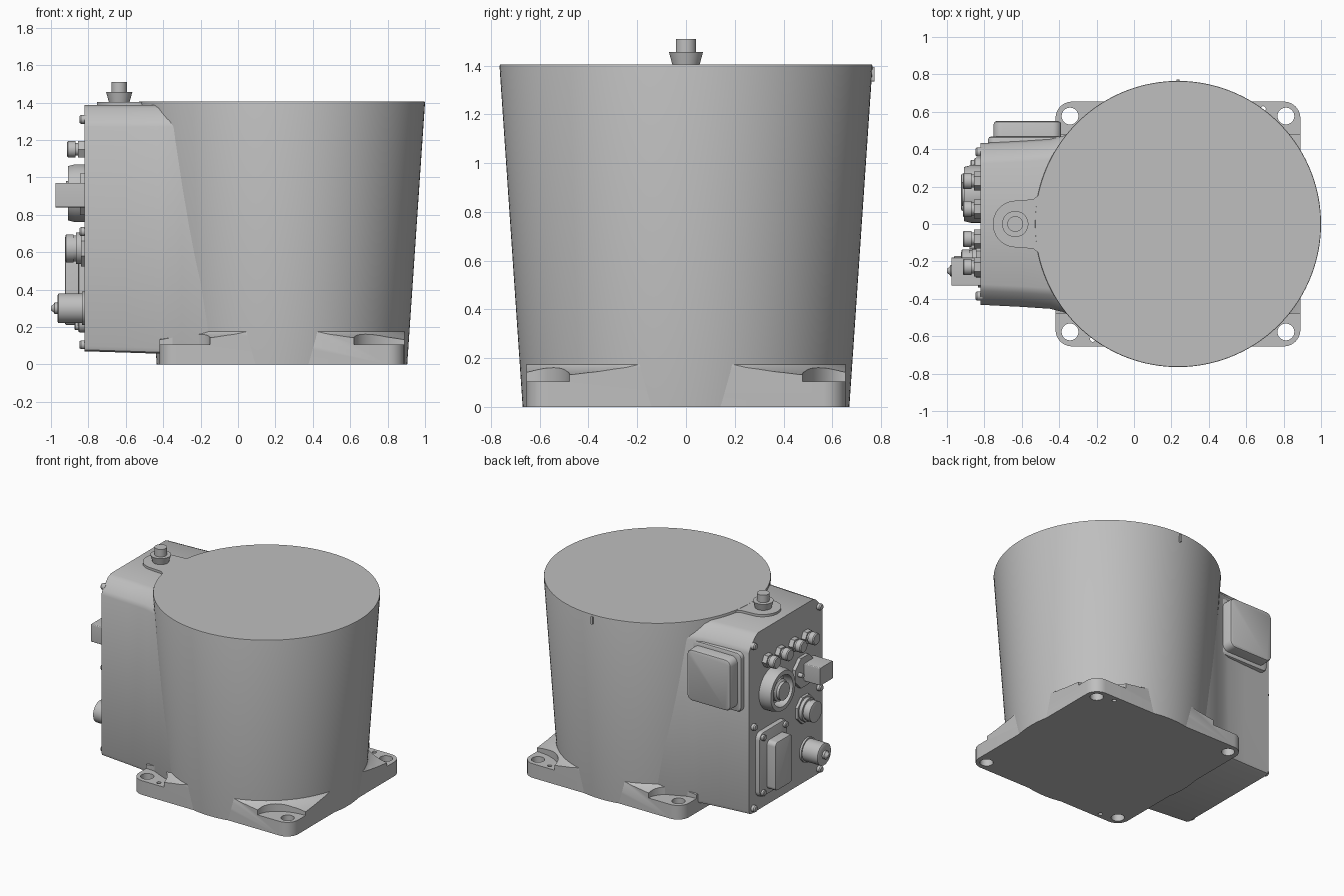
import bpy, bmesh, math
from mathutils import Matrix, Vector

if "Cube" in bpy.data.objects:
    bpy.data.objects.remove(bpy.data.objects["Cube"], do_unlink=True)

grey = bpy.data.materials.new("cast grey")
grey.use_nodes = True
COLOUR = (0.52, 0.52, 0.52, 1)
grey.diffuse_color = COLOUR
grey.node_tree.nodes["Principled BSDF"].inputs["Base Color"].default_value = COLOUR

# Frames that turn local z into up, outward from the panel (-x), or backward (+y)
UP = Matrix.Identity(4)
OUT = Matrix.Rotation(-math.pi / 2, 4, 'Y')
BACK = Matrix.Rotation(-math.pi / 2, 4, 'X')
AXIS_X = 0.235      # drum centre
PANEL_X = -0.82     # connector panel plane


def shade(ob, angle=32):
    ob.data.polygons.foreach_set("use_smooth", [True] * len(ob.data.polygons))
    ob.data.set_sharp_from_angle(angle=math.radians(angle))


def loft(name, loops, frame=UP, at=(0, 0, 0)):
    """Skin a stack of equal-length loops and cap both ends."""
    bm = bmesh.new()
    m = Matrix.Translation(at) @ frame
    rings = [[bm.verts.new(m @ Vector(p)) for p in loop] for loop in loops]
    n = len(rings[0])
    for a, b in zip(rings, rings[1:]):
        for i in range(n):
            j = (i + 1) % n
            bm.faces.new((a[i], a[j], b[j], b[i]))
    bm.faces.new(rings[0][::-1])
    bm.faces.new(rings[-1])
    bmesh.ops.recalc_face_normals(bm, faces=bm.faces)
    me = bpy.data.meshes.new(name)
    bm.to_mesh(me)
    bm.free()
    ob = bpy.data.objects.new(name, me)
    bpy.context.collection.objects.link(ob)
    me.materials.append(grey)
    shade(ob)
    return ob


def lathe(name, profile, frame=UP, at=(0, 0, 0), sides=32, squash=1):
    """Turn a (radius, height) profile about local z."""
    turn = [2 * math.pi * (i + 0.5) / sides for i in range(sides)]
    return loft(name, [[(r * math.cos(t), squash * r * math.sin(t), h) for t in turn]
                       for r, h in profile], frame, at)


def rounded(w, d, r, steps=6):
    """Rounded rectangle outline with half sizes w and d."""
    pts = []
    for k, (sx, sy) in enumerate(((1, 1), (-1, 1), (-1, -1), (1, -1))):
        for i in range(steps + 1):
            t = math.pi / 2 * (k + i / steps)
            pts.append((sx * (w - r) + r * math.cos(t), sy * (d - r) + r * math.sin(t)))
    return pts


def slab(name, w, d, r, lo, hi, frame=UP, at=(0, 0, 0), soft=0.0):
    """Rounded block, with an optional softened outer edge."""
    layers = [(0, lo), (0, hi)]
    if soft:
        layers = [(0, lo), (0, hi - soft), (0.3 * soft, hi - 0.3 * soft), (soft, hi)]
    return loft(name, [[(x, y, z) for x, y in rounded(w - s, d - s, r - s)]
                       for s, z in layers], frame, at)


def carve(target, tool, operation):
    """Apply a boolean and discard the tool."""
    mod = target.modifiers.new("cut", 'BOOLEAN')
    mod.operation, mod.solver, mod.object = operation, 'EXACT', tool
    tool.hide_render = True
    bpy.context.view_layer.objects.active = target
    bpy.ops.object.modifier_apply(modifier=mod.name)
    bpy.data.objects.remove(tool, do_unlink=True)


# Tapered drum with a small locating key at the back of the rim
lathe("drum", [(0.67, 0), (0.765, 1.398), (0.763, 1.405)], at=(AXIS_X, 0, 0), sides=128)
slab("rim_key", 0.008, 0.03, 0.007, 0.74, 0.772, BACK, (AXIS_X, 0, 1.365))

# Square foot whose top sweeps up into the drum
base = slab("base_plate", 0.655, 0.655, 0.09, 0, 0.3, at=(AXIS_X, 0, 0))
sweep = lathe("sweep", [(1.1, -0.1), (1.1, 0.12), (0.9, 0.122), (0.8, 0.134), (0.745, 0.146),
                        (0.7, 0.162), (0.675, 0.18), (0.655, 0.22), (0.5, 0.22)],
              at=(AXIS_X, 0, 0), sides=96)
carve(base, sweep, 'INTERSECT')

# Bolt seats, bolt holes and two dowel holes
for sx in (-1, 1):
    for sy in (-1, 1):
        corner = (AXIS_X + sx * 0.655, sy * 0.655, 0)
        carve(base, lathe("seat", [(0.27, 0.105), (0.27, 0.4)], at=corner, sides=48,
                          squash=0.66), 'DIFFERENCE')
        hole = (AXIS_X + sx * 0.577, sy * 0.577, 0)
        carve(base, lathe("hole", [(0.045, -0.1), (0.045, 0.4)], at=hole), 'DIFFERENCE')
for sx in (-1, 1):
    dowel = (AXIS_X + sx * 0.455, sx * 0.615, 0)
    carve(base, lathe("dowel", [(0.015, -0.1), (0.015, 0.4)], at=dowel, sides=16), 'DIFFERENCE')
shade(base)


# Connector housing flaring into the drum
def housing_section(x, w, floor):
    half = [(w - 0.03, floor), (w - 0.008, floor + 0.008), (w, floor + 0.03), (w, 1.27),
            (w - 0.012, 1.3), (w - 0.075, 1.37), (w - 0.11, 1.387)]
    return [(x, y, z) for y, z in half] + [(x, -y, z) for y, z in reversed(half)]


loft("connector_housing", [housing_section(*s) for s in (
    (PANEL_X, 0.432, 0.07), (-0.6, 0.443, 0.063), (-0.45, 0.453, 0.058),
    (-0.38, 0.47, 0.056), (-0.3, 0.505, 0.056), (-0.2, 0.548, 0.056), (-0.1, 0.57, 0.056))])

# Raised tab on the housing top, with its plug
arc = [math.pi / 2 * (1 + 2 * i / 20) for i in range(21)]
tab = [(-0.63 + 0.125 * math.cos(t), 0.125 * math.sin(t)) for t in arc]
tab = [(-0.4, 0.24), (-0.5, 0.16), (-0.54, 0.132)] + tab + [(-0.54, -0.132), (-0.5, -0.16), (-0.4, -0.24)]
loft("top_tab", [[(x, y, z) for x, y in tab] for z in (1.36, 1.404)])
lathe("top_plug", [(0.055, 1.4), (0.07, 1.455), (0.042, 1.455), (0.042, 1.51)], at=(-0.635, 0, 0))

# Rounded cover box on the back of the housing
slab("side_box_flange", 0.21, 0.22, 0.04, 0.4, 0.468, BACK, (-0.57, 0, 1.05), 0.015)
slab("side_box", 0.18, 0.19, 0.045, 0.42, 0.55, BACK, (-0.57, 0, 1.05), 0.015)


def on_panel(y, z):
    return (PANEL_X, y, z)


# Panel screws
for y in (-0.385, 0.385):
    for z in (0.105, 0.71, 1.31):
        lathe("panel_screw", [(0.024, -0.01), (0.024, 0.02), (0.018, 0.028)], OUT,
              on_panel(y, z), 16)

# Row of four hex couplings
for y in (-0.23, -0.08, 0.08, 0.23):
    lathe("coupling_nut", [(0.05, -0.01), (0.05, 0.035)], OUT, on_panel(y, 1.15), 6)
    lathe("coupling_cap", [(0.034, 0), (0.034, 0.05), (0.044, 0.05), (0.044, 0.088),
                           (0.038, 0.095)], OUT, on_panel(y, 1.15), 24)

# Large ring socket with its centre plug
lathe("ring_socket", [(0.155, -0.01), (0.155, 0.05), (0.145, 0.09), (0.115, 0.09), (0.11, 0.02)],
      OUT, on_panel(0.16, 0.915), 40)
lathe("ring_plug", [(0.08, 0), (0.08, 0.07), (0.065, 0.08), (0.065, 0.1)],
      OUT, on_panel(0.16, 0.915))

# Square plug on an eight-sided flange
lathe("square_plug_flange", [(0.12, -0.01), (0.12, 0.025)], OUT, on_panel(-0.19, 0.91), 8)
slab("square_plug", 0.065, 0.075, 0.006, 0, 0.157, OUT, on_panel(-0.255, 0.905))
lathe("square_plug_peg", [(0.016, 0), (0.016, 0.06)], OUT, on_panel(-0.12, 0.91), 12)

# Round threaded connector
lathe("round_flange", [(0.105, -0.01), (0.105, 0.02)], OUT, on_panel(-0.21, 0.62), 8)
lathe("round_connector", [(0.085, 0), (0.085, 0.045), (0.07, 0.045), (0.07, 0.06),
                          (0.075, 0.06), (0.075, 0.1), (0.055, 0.105)],
      OUT, on_panel(-0.21, 0.62))

# Lower power connector with a pointed tip
lathe("power_connector", [(0.09, -0.01), (0.09, 0.015), (0.08, 0.015), (0.08, 0.14),
                          (0.07, 0.145), (0.03, 0.145), (0.03, 0.16), (0.018, 0.17),
                          (0.012, 0.18)], OUT, on_panel(-0.25, 0.3))

# Stepped hatch with four screws
slab("hatch_plate", 0.24, 0.165, 0.05, -0.01, 0.035, OUT, on_panel(0.19, 0.41), 0.012)
slab("hatch_cover", 0.18, 0.1, 0.03, 0, 0.105, OUT, on_panel(0.17, 0.39), 0.01)
for y in (0.06, 0.32):
    for z in (0.205, 0.615):
        lathe("hatch_screw", [(0.022, 0), (0.022, 0.05), (0.016, 0.055)], OUT,
              on_panel(y, z), 16)
